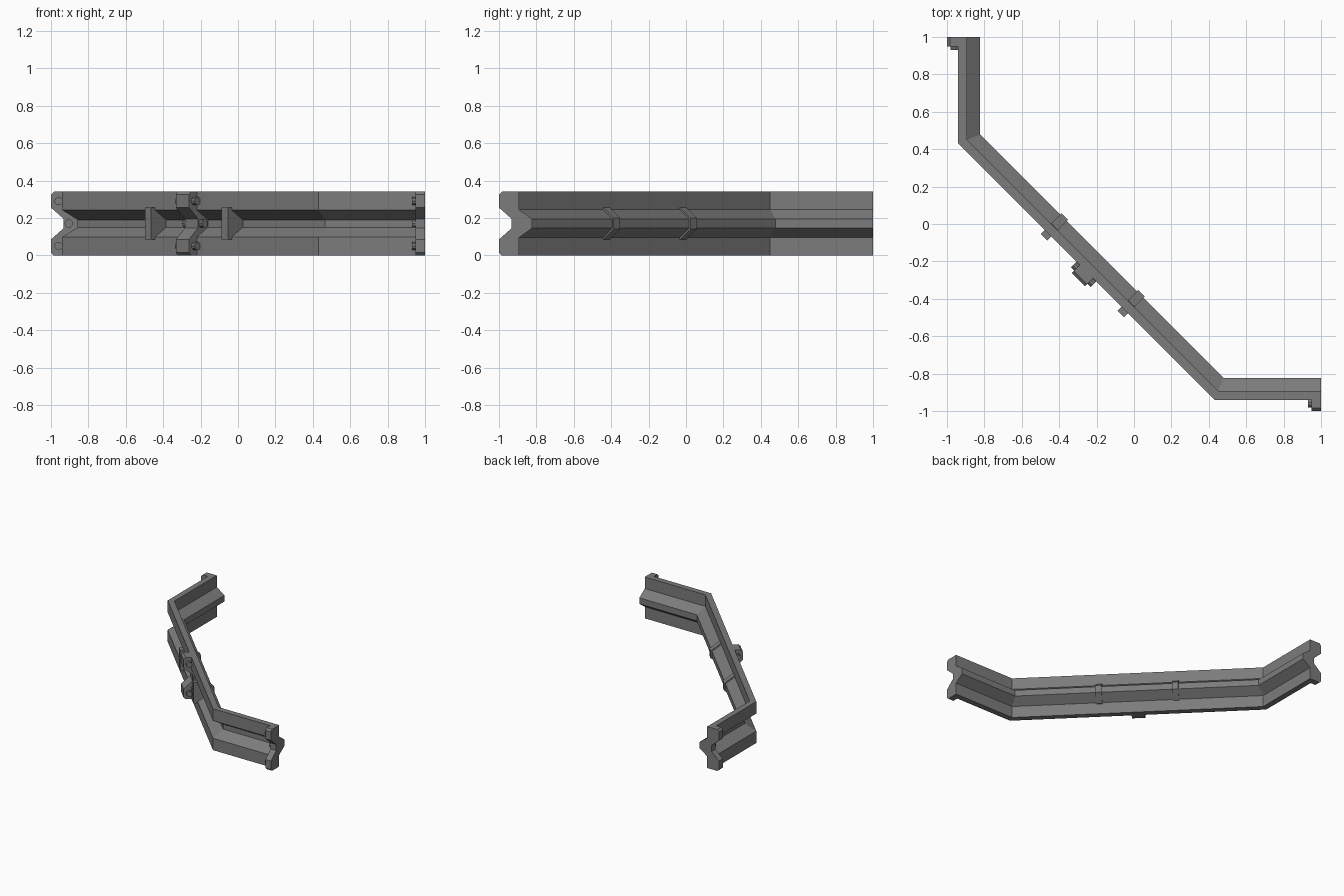
import bpy, bmesh, math
from mathutils import Vector

cube = bpy.data.objects.get("Cube")
if cube:
    bpy.data.objects.remove(cube, do_unlink=True)

metal = bpy.data.materials.new("dull_grey_metal")
metal.use_nodes = True
GREY = (0.2, 0.2, 0.2, 1)
metal.diffuse_color = GREY
metal.node_tree.nodes["Principled BSDF"].inputs["Base Color"].default_value = GREY

MID = 0.17    # mid height of the rail
OUT = 0.94    # distance of the outer face
BEND = 0.43   # where the rail turns
TURN = math.tan(math.pi / 8)
DIAG = math.sqrt(0.5)


def mirrored(half):
    """Complete a (depth, height from middle) profile below the middle."""
    full = half + [(d, -h) for d, h in reversed(half)]
    return [(d, h + MID) for d, h in full]


def sweep(name, profile, stations):
    """Loft a profile through stations of (point, inward depth vector)."""
    bm = bmesh.new()
    rings = [[bm.verts.new((p[0] + n[0] * d, p[1] + n[1] * d, z)) for d, z in profile]
             for p, n in stations]
    count = len(profile)
    for a, b in zip(rings, rings[1:]):
        for i in range(count):
            j = (i + 1) % count
            bm.faces.new((a[i], a[j], b[j], b[i]))
    bm.faces.new(rings[0])
    bm.faces.new(rings[-1])
    bmesh.ops.recalc_face_normals(bm, faces=bm.faces)
    mesh = bpy.data.meshes.new(name)
    bm.to_mesh(mesh)
    bm.free()
    obj = bpy.data.objects.new(name, mesh)
    bpy.context.collection.objects.link(obj)
    mesh.materials.append(metal)
    return obj


def slab(name, profile, origin, along, inward, start, end):
    o, a = Vector(origin), Vector(along)
    return sweep(name, profile, [(o + a * start, inward), (o + a * end, inward)])


def bolts(name, origin, along, inward, start, end):
    # one bolt on each band and one in the groove
    for k, (depth, height) in enumerate([(-0.02, 0.12), (0.035, 0), (-0.02, -0.12)]):
        ring = [(depth + 0.022 * math.cos(t), MID + height + 0.022 * math.sin(t))
                for t in (i * math.tau / 10 for i in range(10))]
        slab(f"{name}_{k + 1}", ring, origin, along, inward, start, end)


# Bent rail: two flat bands joined by a groove that is a ridge on the inside
inner = [(0.047, 0.17), (0.047, 0.075), (0.117, 0.025)]
outer = [(0.083, 0.02), (0, 0.072), (0, 0.17)]
rail_profile = ([(d, MID + h) for d, h in inner]
                + [(d, MID - h) for d, h in reversed(inner)]
                + [(d, MID - h) for d, h in reversed(outer)]
                + [(d, MID + h) for d, h in outer])
sweep("rail", rail_profile, [((-OUT, 1), (1, 0)), ((-OUT, BEND), (1, TURN)),
                             ((BEND, -OUT), (TURN, 1)), ((1, -OUT), (0, 1))])

# Flange outline, shared by both ends and the middle joint
flange_profile = ([(d, MID + h) for d, h in inner]
                  + [(d, MID - h) for d, h in reversed(inner)])
edge = [(-0.045, 0.17), (-0.06, 0.155), (-0.06, 0.085), (0.008, 0.025)]
flange_profile += [(d, MID - h) for d, h in edge]
flange_profile += [(d, MID + h) for d, h in reversed(edge)]

# End flanges with bolts on their inner sides
ends = [("right_end", (-OUT, 1), (0, -1), (1, 0)),
        ("left_end", (1, -OUT), (-1, 0), (0, 1))]
for name, origin, along, inward in ends:
    slab(name + "_flange", flange_profile, origin, along, inward, 0, 0.05)
    bolts(name + "_bolt", origin, along, inward, 0.04, 0.07)

# Middle joint: a pair of flanges bolted together
centre = ((BEND - OUT) / 2, (BEND - OUT) / 2)
along, inward = (DIAG, -DIAG), (DIAG, DIAG)
for name, side in (("right", -1), ("left", 1)):
    slab(f"joint_{name}_flange", flange_profile, centre, along, inward, 0, side * 0.05)
    bolts(f"joint_{name}_bolt", centre, along, inward, side * 0.04, side * 0.075)

# Ribs across the groove on either side of the joint
rib_profile = mirrored([(-0.03, 0.085), (0.05, 0.085), (0.128, 0.03)])
for name, pos in (("right", -0.29), ("left", 0.29)):
    slab(name + "_rib", rib_profile, centre, along, inward, pos - 0.024, pos + 0.024)
